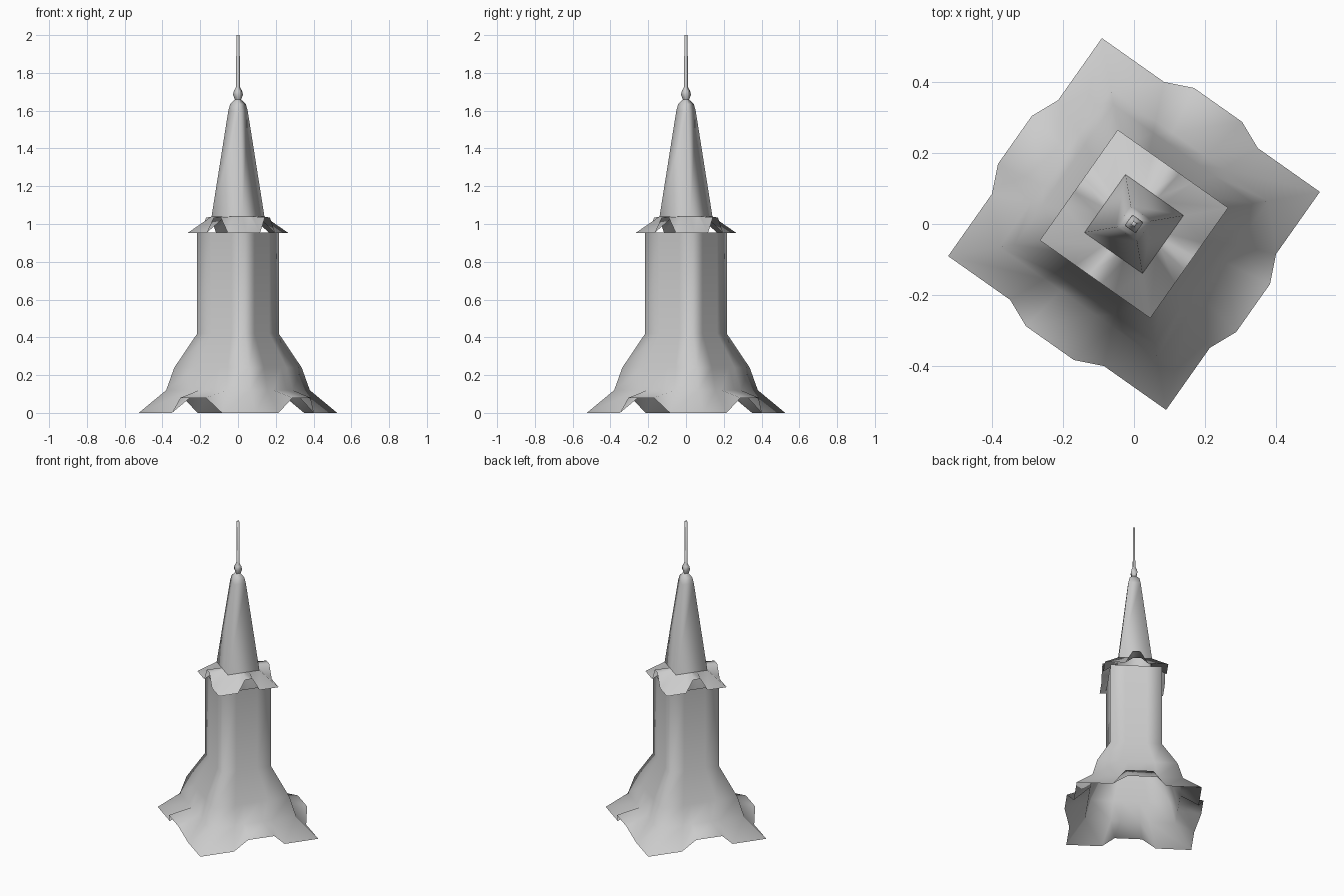
import bpy, bmesh, math
from mathutils import Vector

if "Cube" in bpy.data.objects:
    bpy.data.objects.remove(bpy.data.objects["Cube"])

TURN = math.radians(9.8)      # the square plan is turned about z

stone = bpy.data.materials.new("grey")
stone.diffuse_color = (0.6, 0.6, 0.6, 1)
stone.use_nodes = True
stone.node_tree.nodes["Principled BSDF"].inputs["Base Color"].default_value = stone.diffuse_color


def ring(r, z, fracs=(0,), lift=None, push=0.0):
    """Square ring of corner radius r; side points at fracs, arch points lifted and pushed out."""
    pts = []
    for k in range(4):
        a, b = TURN + k * math.pi / 2, TURN + (k + 1) * math.pi / 2
        p = Vector((r * math.cos(a), r * math.sin(a), z))
        q = Vector((r * math.cos(b), r * math.sin(b), z))
        out = (p + q)
        out.z = 0
        out.normalize()
        for i, f in enumerate(fracs):
            v = p.lerp(q, f)
            if lift is not None and i in (2, 3):
                v += out * push
                v.z = lift
            pts.append(v)
    return pts


def loft(name, rings, cap=False):
    bm = bmesh.new()
    rows = [[bm.verts.new(p) for p in r] for r in rings]
    n = len(rows[0])
    for lo, hi in zip(rows, rows[1:]):
        for i in range(n):
            j = (i + 1) % n
            bm.faces.new((lo[i], lo[j], hi[j], hi[i]))
    if cap:
        bm.faces.new(rows[-1])
    for f in bm.faces:
        f.smooth = True
    me = bpy.data.meshes.new(name)
    bm.to_mesh(me)
    bm.free()
    me.materials.append(stone)
    ob = bpy.data.objects.new(name, me)
    bpy.context.collection.objects.link(ob)
    return ob


# Tower shaft with flared base and arched lower eaves
low = (0, 0.285, 0.39, 0.61, 0.715)
loft("tower_body", [
    ring(0.533, 0.0, low, lift=0.08, push=0.035),
    ring(0.386, 0.12, low),
    ring(0.342, 0.24, low),
    ring(0.219, 0.42, low),
    ring(0.219, 0.955, low),
])

# Upper eaves with an arch cut up into each side
up = (0, 0.32, 0.44, 0.56, 0.68)
loft("upper_eaves", [
    ring(0.27, 0.953, up, lift=1.035),
    ring(0.142, 1.04, up),
])

# Tapered spire
loft("spire", [ring(r, z) for r, z in (
    (0.142, 1.04), (0.052, 1.6), (0.042, 1.635), (0.017, 1.658))])

# Knob and thin rod on top
loft("finial", [ring(r, z) for r, z in (
    (0.017, 1.658), (0.027, 1.685), (0.022, 1.705), (0.010, 1.725), (0.009, 2.0))], cap=True)
